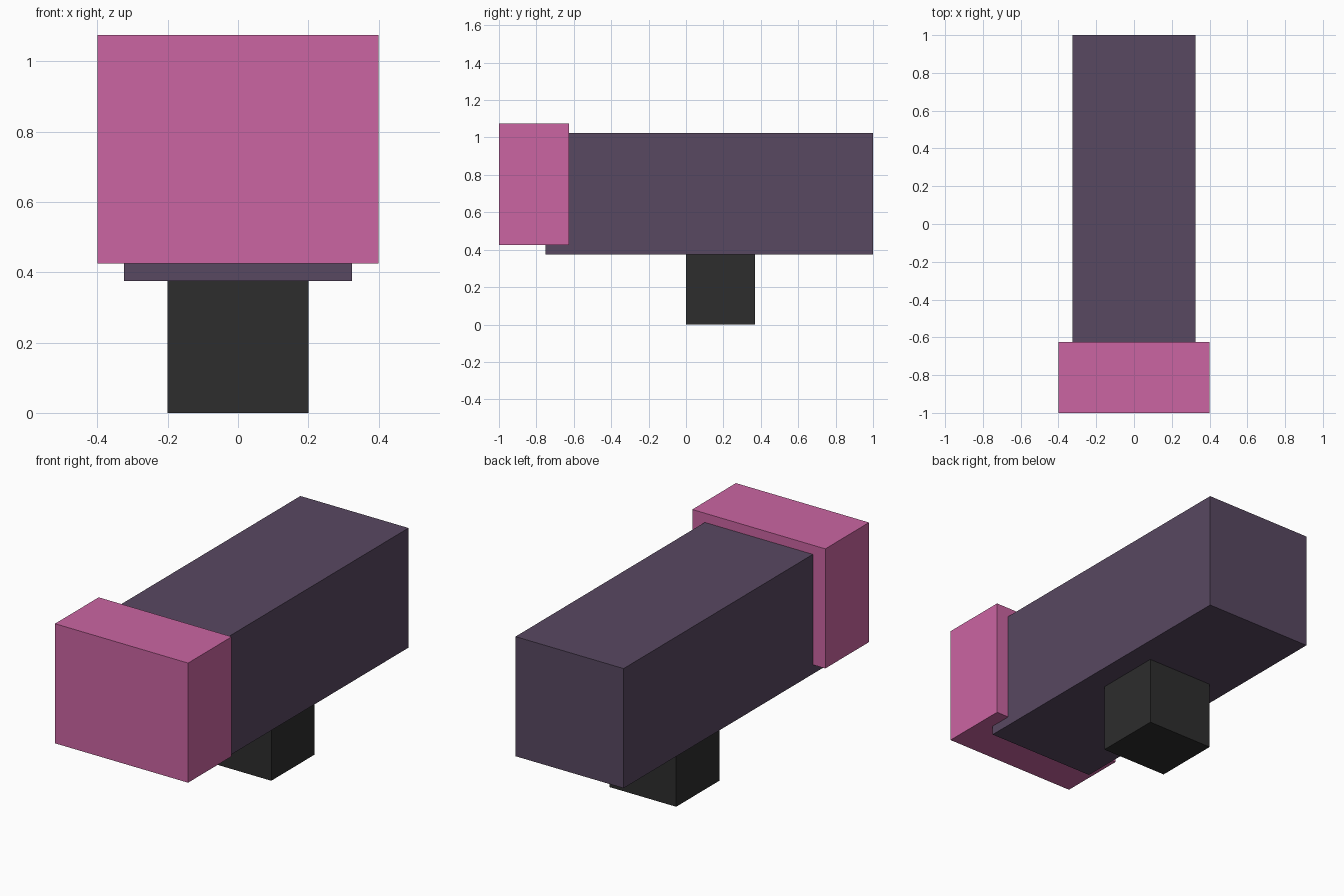
import bpy
from mathutils import Vector

if "Cube" in bpy.data.objects:
    bpy.data.objects.remove(bpy.data.objects["Cube"])


def material(name, rgb):
    """Flat colour given as 0-255 display values, stored as linear."""
    lin = [((c / 255 + 0.055) / 1.055) ** 2.4 for c in rgb]
    mat = bpy.data.materials.new(name)
    mat.diffuse_color = (*lin, 1.0)
    mat.use_nodes = True
    mat.node_tree.nodes["Principled BSDF"].inputs["Base Color"].default_value = mat.diffuse_color
    return mat


def box(name, low, high, mat):
    """Flat-sided box between two opposite corners."""
    low, high = Vector(low), Vector(high)
    bpy.ops.mesh.primitive_cube_add(size=1)
    obj = bpy.context.object
    obj.name = name
    for v in obj.data.vertices:
        v.co = (low + high) / 2 + v.co * (high - low)
    obj.data.materials.append(mat)
    return obj


pink = material("pink", (203, 101, 162))
purple = material("dusky purple", (88, 72, 97))
charcoal = material("charcoal", (45, 45, 45))

# Long main body
box("body", (-0.325, -0.75, 0.375), (0.325, 1.0, 1.025), purple)

# Wider block capping the front end
box("front_cap", (-0.4, -1.0, 0.425), (0.4, -0.625, 1.075), pink)

# Short stand below the body
box("stand", (-0.2, 0.0, 0.0), (0.2, 0.37, 0.375), charcoal)
